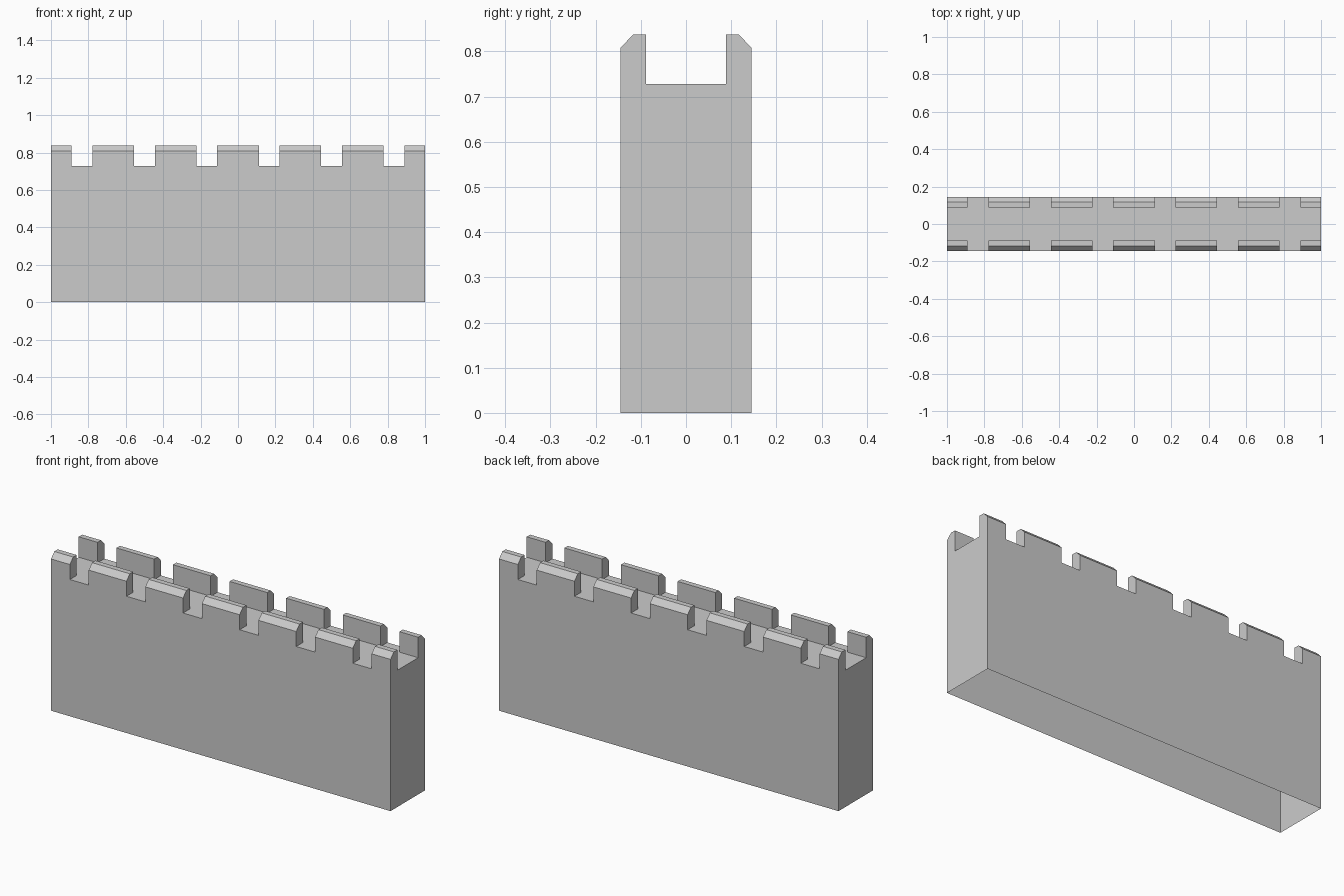
import bpy, bmesh, math

if "Cube" in bpy.data.objects:
    bpy.data.objects.remove(bpy.data.objects["Cube"])

W, DECK, SHOULDER, TOP = 0.145, 0.728, 0.808, 0.837
INNER, CHAMFER = 0.088, 0.117
PITCH, HALF = 1 / 3, 1 / 9

# Half cross-sections (y, z) from the back foot up to the deck's inner line
merlon = [(W, DECK), (W, SHOULDER), (CHAMFER, TOP), (INNER, TOP), (INNER, DECK)]
gap = [(W, DECK), (INNER, DECK)]


def full(half):
    half = [(W, 0)] + half
    return half + [(-y, z) for y, z in reversed(half)]


bm = bmesh.new()


def face(points):
    bm.faces.new([bm.verts.new(p) for p in points])


def sweep(profile, x0, x1):
    for (ya, za), (yb, zb) in zip(profile, profile[1:]):
        face([(x0, ya, za), (x1, ya, za), (x1, yb, zb), (x0, yb, zb)])


# Alternate merlon and gap spans along the wall, half merlons at both ends
for k in range(-3, 4):
    c = k * PITCH
    x0, x1 = max(c - HALF, -1), min(c + HALF, 1)
    sweep(full(merlon), x0, x1)
    if k < 3:
        sweep(full(gap), x1, c + PITCH - HALF)
    # Merlon cheeks facing the gaps
    for x in (x0, x1):
        if abs(x) < 0.999:
            for s in (1, -1):
                face([(x, s * y, z) for y, z in merlon])

# End walls; the underside stays open
for x in (-1, 1):
    face([(x, y, z) for y, z in full(merlon)])

# Weld spans and merge coplanar faces
bmesh.ops.remove_doubles(bm, verts=bm.verts, dist=1e-4)
bmesh.ops.recalc_face_normals(bm, faces=bm.faces)
bmesh.ops.dissolve_limit(bm, angle_limit=math.radians(1), verts=bm.verts, edges=bm.edges)

mesh = bpy.data.meshes.new("battlement_wall")
bm.to_mesh(mesh)
bm.free()
wall = bpy.data.objects.new("battlement_wall", mesh)
bpy.context.collection.objects.link(wall)
